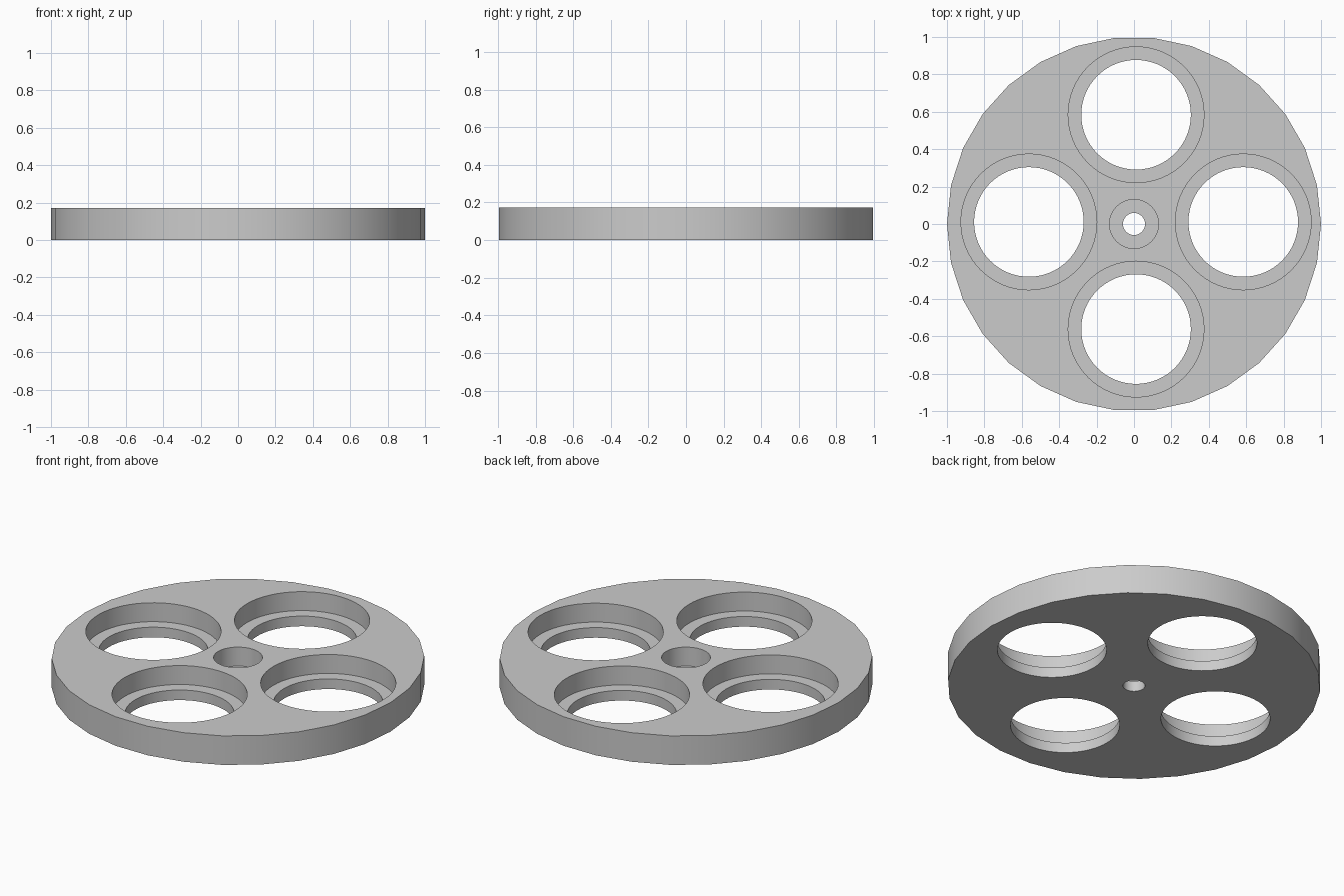
import bpy
import math

cube = bpy.data.objects.get("Cube")
if cube:
    bpy.data.objects.remove(cube, do_unlink=True)

HEIGHT = 0.172
LEDGE = 0.06      # height of every pocket floor
SHIFT = 0.011     # the ring of pockets sits slightly off centre
RING = 0.573

grey = bpy.data.materials.new("light_grey")
grey.use_nodes = True
colour = (0.6, 0.6, 0.6, 1)
grey.diffuse_color = colour
grey.node_tree.nodes["Principled BSDF"].inputs["Base Color"].default_value = colour


def cylinder(name, radius, low, high, sides, x=0, y=0, turn=0):
    bpy.ops.mesh.primitive_cylinder_add(
        vertices=sides, radius=radius, depth=high - low,
        location=(x, y, (low + high) / 2), rotation=(0, 0, turn))
    obj = bpy.context.object
    obj.name = name
    obj.data.materials.append(grey)
    return obj


# Solid disc with a corner on the x axis
disc = cylinder("holder_disc", 1, 0, HEIGHT, 30, turn=math.pi / 2)


def bore(x, y, wide, narrow, sides):
    """Cut a stepped hole: a wide pocket above a narrow through hole."""
    for radius, low in ((wide, LEDGE), (narrow, -0.1)):
        cutter = cylinder("bore_cutter", radius, low, HEIGHT + 0.1, sides, x, y)
        cutter.hide_render = True
        cut = disc.modifiers.new("bore", 'BOOLEAN')
        cut.operation = 'DIFFERENCE'
        cut.solver = 'EXACT'
        cut.object = cutter
        bpy.context.view_layer.objects.active = disc
        bpy.ops.object.modifier_apply(modifier=cut.name)
        bpy.data.objects.remove(cutter, do_unlink=True)


# Four large pockets around a small centre bore
for i in range(4):
    angle = i * math.pi / 2
    bore(SHIFT + RING * math.cos(angle), SHIFT + RING * math.sin(angle),
         0.363, 0.293, 64)
bore(0, 0, 0.131, 0.059, 48)

# Smooth walls with crisp rims
bpy.ops.object.select_all(action='DESELECT')
disc.select_set(True)
bpy.context.view_layer.objects.active = disc
bpy.ops.object.shade_smooth_by_angle(angle=math.radians(30))
